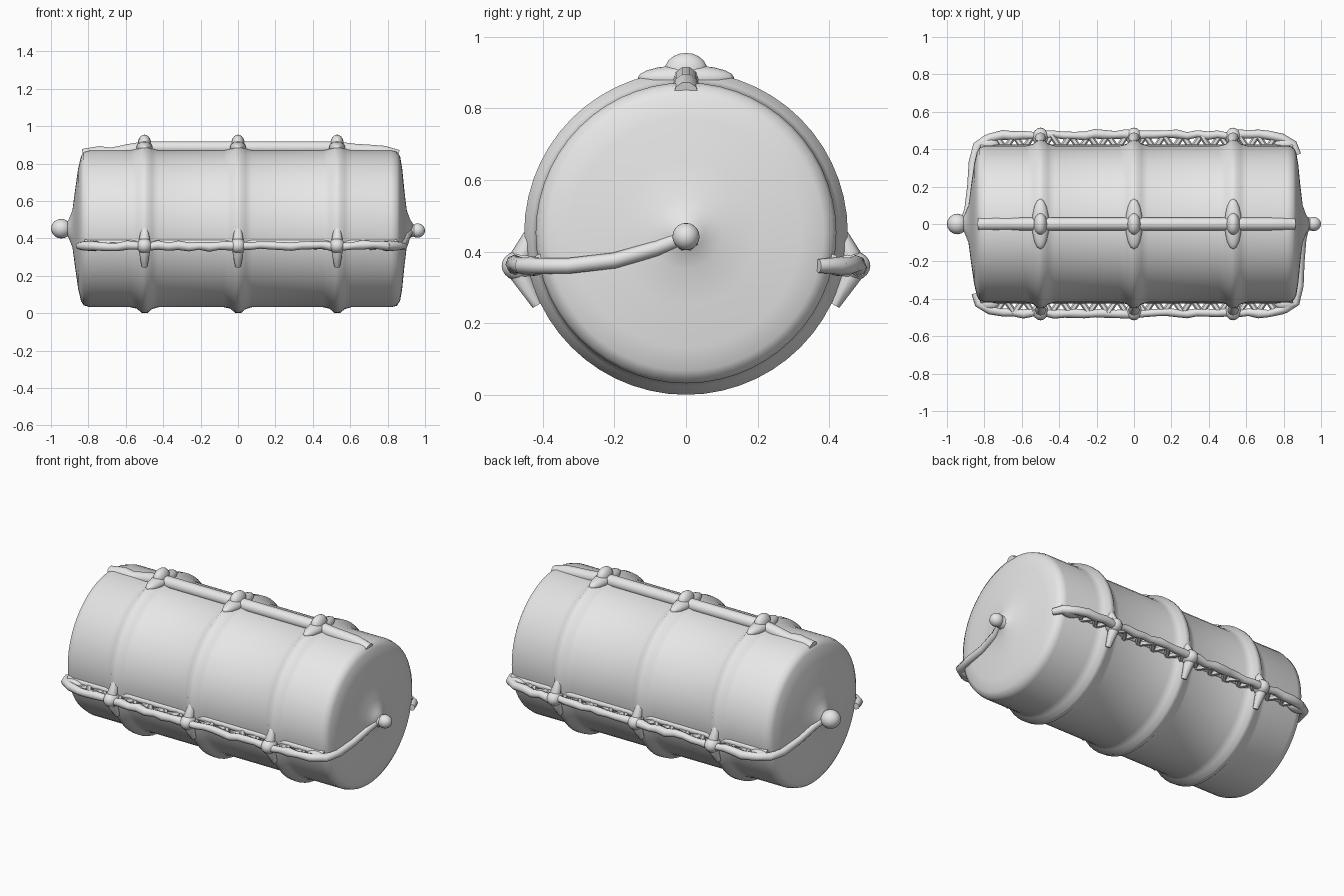
import bpy, bmesh, math, random
from mathutils import Vector

if "Cube" in bpy.data.objects:
    bpy.data.objects.remove(bpy.data.objects["Cube"])

random.seed(4)
CZ = 0.452                      # height of the barrel axis
RINGS = (-0.5, 0.0, 0.53)       # hoop positions along x
RAIL_Z = 0.36

grey = bpy.data.materials.new("plain grey")
grey.diffuse_color = (0.8, 0.8, 0.8, 1)
grey.use_nodes = True
grey.node_tree.nodes["Principled BSDF"].inputs["Base Color"].default_value = grey.diffuse_color


def finish(ob, angle=50):
    bpy.ops.object.select_all(action='DESELECT')
    ob.select_set(True)
    bpy.context.view_layer.objects.active = ob
    if ob.type == 'CURVE':
        bpy.ops.object.convert(target='MESH')
        ob = bpy.context.object
    ob.data.materials.clear()
    ob.data.materials.append(grey)
    bpy.ops.object.shade_smooth_by_angle(angle=math.radians(angle))
    return ob


def lathe_x(name, profile, sides=56):
    """Revolve (x, radius) points around the barrel axis."""
    bm = bmesh.new()
    loops = []
    for x, r in profile:
        loops.append([bm.verts.new((x, r * math.cos(2 * math.pi * i / sides),
                                    CZ + r * math.sin(2 * math.pi * i / sides)))
                      for i in range(sides)])
    for a, b in zip(loops, loops[1:]):
        for i in range(sides):
            j = (i + 1) % sides
            bm.faces.new((a[i], a[j], b[j], b[i]))
    bm.faces.new(loops[0])
    bm.faces.new(loops[-1])
    bmesh.ops.recalc_face_normals(bm, faces=bm.faces)
    me = bpy.data.meshes.new(name)
    bm.to_mesh(me)
    bm.free()
    ob = bpy.data.objects.new(name, me)
    bpy.context.collection.objects.link(ob)
    return finish(ob)


def tubes(name, paths, radius, res=2):
    """Round bars along each path of (x, y, z[, thickness]) points."""
    cu = bpy.data.curves.new(name, 'CURVE')
    cu.dimensions = '3D'
    cu.bevel_depth = radius
    cu.bevel_resolution = res
    cu.use_fill_caps = True
    for path in paths:
        sp = cu.splines.new('POLY')
        sp.points.add(len(path) - 1)
        for p, q in zip(sp.points, path):
            p.co = (q[0], q[1], q[2], 1)
            p.radius = q[3] if len(q) > 3 else 1
    ob = bpy.data.objects.new(name, cu)
    bpy.context.collection.objects.link(ob)
    return finish(ob)


def blob(name, loc, size):
    bpy.ops.mesh.primitive_uv_sphere_add(segments=16, ring_count=10, location=loc)
    ob = bpy.context.object
    ob.name = name
    ob.scale = size
    return finish(ob)


# barrel body: conical ends, rounded rims and three swollen hoops
profile = [(-0.925, 0.02), (-0.905, 0.05), (-0.885, 0.10), (-0.872, 0.2),
           (-0.855, 0.32), (-0.84, 0.385), (-0.825, 0.41), (-0.79, 0.42)]
for x in RINGS:
    profile += [(x - 0.075, 0.42), (x - 0.04, 0.428), (x - 0.015, 0.45),
                (x + 0.015, 0.452), (x + 0.04, 0.43), (x + 0.075, 0.42)]
profile += [(0.82, 0.42), (0.85, 0.412), (0.867, 0.385), (0.878, 0.32),
            (0.89, 0.2), (0.902, 0.10), (0.92, 0.05), (0.94, 0.02)]
lathe_x("barrel_body", profile)

# end knobs on short necks
blob("left_knob", (-0.945, 0, 0.452), (0.055, 0.055, 0.052))
blob("right_knob", (0.96, 0, 0.442), (0.04, 0.038, 0.038))
tubes("knob_necks", [[(-0.86, 0, 0.452, 1.6), (-0.94, 0, 0.452, 1)],
                     [(0.87, 0, 0.442, 1.6), (0.96, 0, 0.442, 0.8)]], 0.035, 3)

# side rails: an outer bar held off the body by zigzag struts
for s, side in ((-1, "front"), (1, "back")):
    bar = [(-0.85, s * 0.37, RAIL_Z, 0.8), (-0.83, s * 0.425, RAIL_Z),
           (-0.77, s * 0.46, RAIL_Z)]
    n = 26
    for i in range(n + 1):
        x = -0.7 + 1.42 * i / n
        bar.append((x, s * (0.476 + random.uniform(-0.006, 0.006)),
                    RAIL_Z + random.uniform(-0.007, 0.007), random.uniform(0.8, 1.1)))
    bar += [(0.79, s * 0.46, RAIL_Z), (0.85, s * 0.425, RAIL_Z),
            (0.875, s * 0.37, RAIL_Z, 0.8)]
    tubes(side + "_rail", [bar], 0.024)

    struts = []
    n = 30
    for i in range(n):
        x = -0.74 + 1.5 * i / n
        a, b = (0.40, 0.475) if i % 2 else (0.475, 0.40)
        struts.append([(x, s * a, RAIL_Z + random.uniform(-0.008, 0.008)),
                       (x + 0.05, s * b, RAIL_Z)])
    tubes(side + "_struts", struts, 0.016, 1)

    # lower bead where the struts meet the body
    tubes(side + "_rail_seam", [[(-0.82, s * 0.405, RAIL_Z + 0.015),
                                 (0.85, s * 0.405, RAIL_Z + 0.015)]], 0.02)
    # solid corners where the rail bends round the rim
    for x in (-0.78, 0.81):
        blob(side + "_rail_corner", (x, s * 0.425, RAIL_Z), (0.06, 0.035, 0.028))
    # knots where the hoops cross the rail
    for x in RINGS:
        blob(side + "_rail_knot", (x, s * 0.465, RAIL_Z), (0.042, 0.05, 0.042))
        tubes(side + "_hoop_gusset", [
            [(x, s * 0.425, RAIL_Z + 0.11, 0.5), (x, s * 0.46, RAIL_Z + 0.03, 1),
             (x, s * 0.46, RAIL_Z - 0.03, 1), (x, s * 0.415, RAIL_Z - 0.11, 0.5)]], 0.03)

# ribs on the ends, from one rail to the knob
tubes("end_ribs", [
    [(0.80, -0.46, RAIL_Z), (0.865, -0.42, RAIL_Z), (0.885, -0.33, RAIL_Z),
     (0.89, -0.2, 0.375), (0.9, -0.08, 0.41), (0.92, 0, 0.442)],
    [(-0.78, 0.46, RAIL_Z), (-0.84, 0.42, RAIL_Z), (-0.862, 0.33, RAIL_Z),
     (-0.87, 0.2, 0.38), (-0.885, 0.08, 0.42), (-0.91, 0, 0.452)]], 0.022)

# top ridge with a slightly wavy tapered start and end
tubes("top_ridge", [[(-0.83, 0, 0.845), (-0.74, 0, 0.86), (-0.68, 0, 0.852),
                     (-0.58, 0, 0.872), (-0.5, 0, 0.885), (0.53, 0, 0.885),
                     (0.62, 0, 0.873), (0.7, 0, 0.868), (0.78, 0, 0.862),
                     (0.855, 0, 0.84)]], 0.035, 3)

# top knots: a broad saddle with a nub on each hoop
for x in RINGS:
    blob("top_saddle", (x, 0, 0.885), (0.045, 0.135, 0.036))
    blob("top_nub", (x, 0, 0.905), (0.036, 0.06, 0.05))
